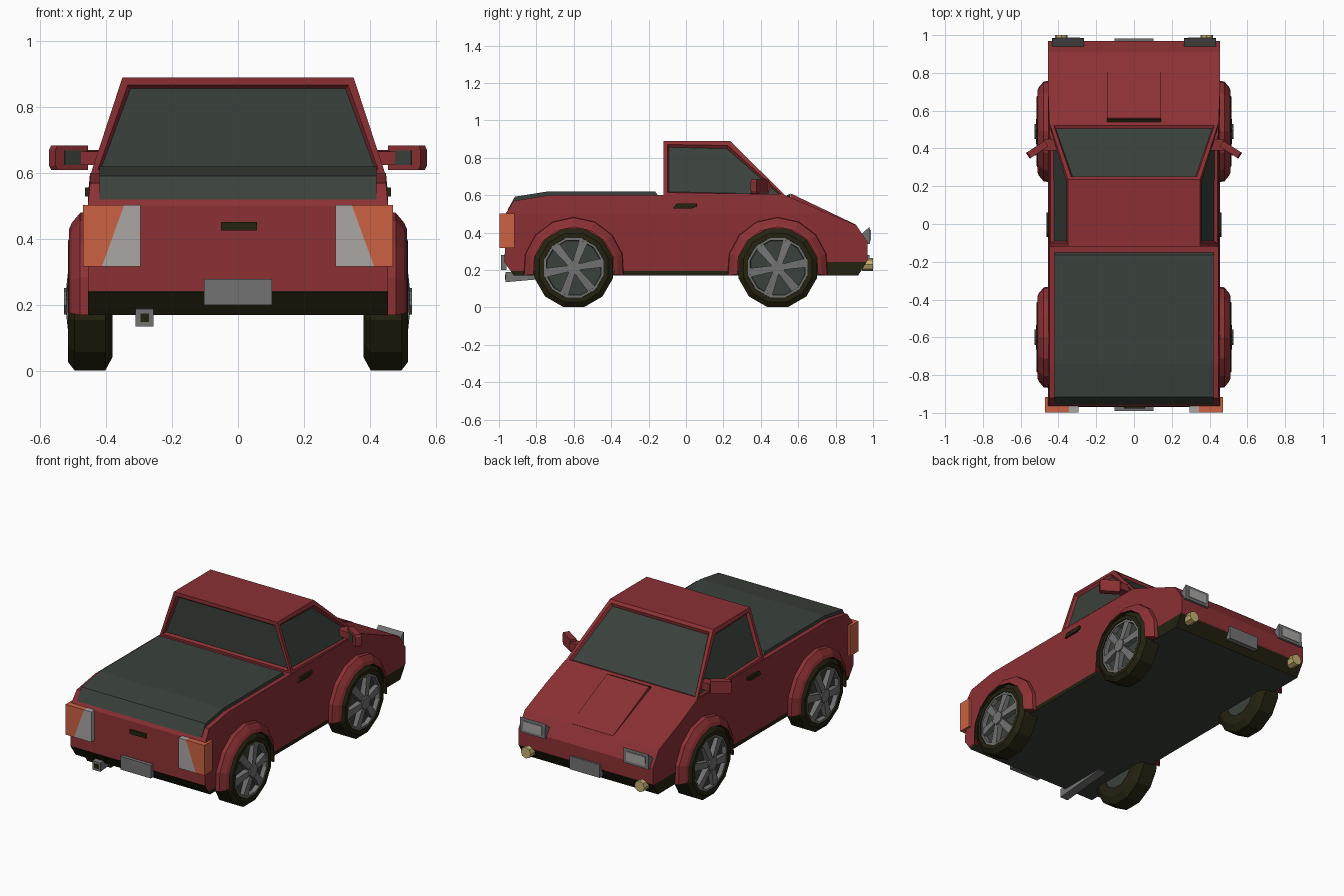
import bpy, bmesh, math
from mathutils import Vector, Matrix

if "Cube" in bpy.data.objects:
    bpy.data.objects.remove(bpy.data.objects["Cube"])


def material(name, r, g, b):
    m = bpy.data.materials.new(name)
    m.diffuse_color = (r, g, b, 1)
    m.use_nodes = True
    m.node_tree.nodes["Principled BSDF"].inputs["Base Color"].default_value = m.diffuse_color
    return m


RED = material("red paint", 0.26, 0.03, 0.034)
BLACK = material("black rubber", 0.018, 0.016, 0.005)
GLASS = material("dark glass", 0.042, 0.053, 0.043)
METAL = material("grey metal", 0.17, 0.17, 0.17)
LIGHT = material("pale lens", 0.40, 0.38, 0.37)
ORANGE = material("orange lens", 0.60, 0.12, 0.055)
YELLOW = material("yellow lamp", 0.55, 0.43, 0.17)


def finish(name, bm, *mats):
    bmesh.ops.recalc_face_normals(bm, faces=bm.faces)
    me = bpy.data.meshes.new(name)
    bm.to_mesh(me)
    bm.free()
    for m in mats:
        me.materials.append(m)
    ob = bpy.data.objects.new(name, me)
    bpy.context.collection.objects.link(ob)
    return ob


def prism_bm(pts, a, b, axis="x"):
    """Profile (y,z) extruded along x, or profile (x,z) extruded along y."""
    bm = bmesh.new()
    put = (lambda t, p: (t, p[0], p[1])) if axis == "x" else (lambda t, p: (p[0], t, p[1]))
    f = bm.faces.new([bm.verts.new(put(a, p)) for p in pts])
    ext = bmesh.ops.extrude_face_region(bm, geom=[f])["geom"]
    vec = Vector((b - a, 0, 0)) if axis == "x" else Vector((0, b - a, 0))
    bmesh.ops.translate(bm, vec=vec, verts=[v for v in ext if isinstance(v, bmesh.types.BMVert)])
    bmesh.ops.recalc_face_normals(bm, faces=bm.faces)
    return bm


def prism(name, pts, a, b, mat, axis="x"):
    return finish(name, prism_bm(pts, a, b, axis), mat)


def box(name, x0, x1, y0, y1, z0, z1, mat):
    return prism(name, [(y0, z0), (y1, z0), (y1, z1), (y0, z1)], x0, x1, mat)


# Lower body: side profile, with dark sills, bumpers and floor
bm = prism_bm([(-0.92, 0.17), (0.92, 0.17), (0.97, 0.25), (0.97, 0.35), (0.91, 0.44),
               (0.53, 0.60), (-0.74, 0.60), (-0.92, 0.57), (-0.965, 0.50), (-0.97, 0.24)],
              -0.455, 0.455)
for co, no in (((0, 0, 0.195), (0, 0, 1)), ((0, 0, 0.243), (0, 0, 1)),
               ((0, 0, 0.5), (0, 0, 1)), ((0, 0.7, 0), (0, 1, 0))):
    bmesh.ops.bisect_plane(bm, geom=bm.verts[:] + bm.edges[:] + bm.faces[:], plane_co=co, plane_no=no)
bm.normal_update()
for f in bm.faces:
    c = f.calc_center_median()
    if f.normal.z < -0.95:
        f.material_index = 2
    elif c.z < 0.195 or (c.z < 0.243 and (c.y > 0.7 or abs(f.normal.y) > 0.5)):
        f.material_index = 1
for v in bm.verts:
    if v.co.z > 0.55:
        v.co.x *= 0.985
finish("body", bm, RED, BLACK, GLASS)

# Cab: tapered block with inset windows on four sides
bm = prism_bm([(-0.12, 0.595), (0.535, 0.595), (0.235, 0.89), (-0.12, 0.89)], -0.447, 0.447)
for v in bm.verts:
    if v.co.z > 0.8:
        v.co.x *= 0.35 / 0.447
bm.normal_update()
windows = [f for f in bm.faces if abs(f.normal.z) < 0.9]
bmesh.ops.inset_individual(bm, faces=windows, thickness=0.028)
bmesh.ops.inset_individual(bm, faces=windows, thickness=0.014, depth=-0.016)
for f in windows:
    f.material_index = 1
finish("cab", bm, RED, GLASS)

# Bed cover
prism("bed_cover", [(-0.955, 0.52), (-0.915, 0.592), (-0.74, 0.62), (-0.165, 0.62),
                    (-0.15, 0.60), (-0.15, 0.52)], -0.42, 0.42, GLASS)

# Hood bulge with its dark rear slot
prism("hood_bulge", [(0.555, 0.57), (0.56, 0.609), (0.91, 0.442), (0.90, 0.42)], -0.143, 0.143, RED)
prism("hood_slot", [(0.54, 0.58), (0.54, 0.600), (0.557, 0.607), (0.557, 0.58)], -0.143, 0.143, BLACK)

# Number plates, tailgate handle, exhaust
box("rear_plate", -0.103, 0.103, -0.99, -0.96, 0.20, 0.28, METAL)
box("front_plate", -0.103, 0.103, 0.95, 0.982, 0.20, 0.28, METAL)
box("tailgate_handle", -0.052, 0.057, -0.976, -0.95, 0.427, 0.452, BLACK)
prism("exhaust_pipe", [(-0.965, 0.135), (-0.965, 0.188), (-0.62, 0.215), (-0.62, 0.165)],
      -0.31, -0.256, METAL)
box("exhaust_hole", -0.296, -0.27, -0.968, -0.96, 0.149, 0.175, BLACK)


def sweep(bm, section, centre, angles, s, mats, closed):
    """Revolve (x, radius) section points about the wheel axle."""
    rings = [[bm.verts.new((s * x, centre[0] + r * math.cos(a), centre[1] + r * math.sin(a)))
              for x, r in section] for a in angles]
    n = len(section)
    pairs = list(zip(rings, rings[1:])) + ([(rings[-1], rings[0])] if closed else [])
    for p, q in pairs:
        for i in range(n):
            j = (i + 1) % n
            bm.faces.new((p[i], p[j], q[j], q[i])).material_index = mats[i]
    if not closed:
        bm.faces.new(rings[0])
        bm.faces.new(rings[-1])


TYRE = [(0.38, 0.12), (0.38, 0.175), (0.402, 0.217), (0.495, 0.217), (0.515, 0.19), (0.515, 0.165), (0.47, 0.155)]
RIM = [(0.46, 0.168), (0.511, 0.168), (0.511, 0.152), (0.46, 0.145)]
ARCH = [(0.44, 0.272), (0.478, 0.268), (0.503, 0.238), (0.512, 0.218), (0.44, 0.218)]
circle = [math.radians(15 + 30 * i) for i in range(12)]
arc = [math.radians(-9 + 198 * i / 8) for i in range(9)]

for s, side in ((-1, "left"), (1, "right")):
    for y, end in ((-0.60, "rear"), (0.49, "front")):
        tag = f"{end}_{side}"
        c = (y, 0.212)
        # Tyre, rim ring and dark wheel disc
        bm = bmesh.new()
        sweep(bm, TYRE, c, circle, s, [0] * 7, True)
        finish("tyre_" + tag, bm, BLACK)
        bm = bmesh.new()
        sweep(bm, RIM, c, circle, s, [0] * 4, True)
        finish("rim_" + tag, bm, METAL)
        ring = [(y + 0.156 * math.cos(a), c[1] + 0.156 * math.sin(a)) for a in circle]
        prism("wheel_disc_" + tag, ring, s * 0.385, s * 0.485, GLASS)
        # Six spokes and a hub
        bm = bmesh.new()
        for k in range(6):
            a = math.radians(60 * k + 10)
            d, t = Vector((0, math.cos(a), math.sin(a))), Vector((0, -math.sin(a), math.cos(a)))
            o = Vector((0, c[0], c[1]))
            quad = [o + d * r + t * w + Vector((s * x, 0, 0)) for r, w, x in
                    ((0.02, -0.016, 0.522), (0.155, -0.024, 0.508), (0.155, 0.024, 0.508), (0.02, 0.016, 0.522))]
            top = [bm.verts.new(p) for p in quad]
            low = [bm.verts.new(p - Vector((s * 0.035, 0, 0))) for p in quad]
            bm.faces.new(top)
            bm.faces.new(low[::-1])
            for i in range(4):
                bm.faces.new((top[i], low[i], low[(i + 1) % 4], top[(i + 1) % 4]))
        finish("spokes_" + tag, bm, METAL)
        hub = [(y + 0.042 * math.cos(a), c[1] + 0.042 * math.sin(a)) for a in circle[::2]]
        prism("hub_" + tag, hub, s * 0.48, s * 0.527, METAL)
        # Flared arch
        bm = bmesh.new()
        sweep(bm, ARCH, c, arc, s, [0, 0, 0, 1, 0], False)
        finish("wheel_arch_" + tag, bm, RED, BLACK)

    # Tail lamp: orange wrap-around corner and pale inner lens
    prism("tail_lamp_orange_" + side, [(s * 0.345, 0.503), (s * 0.47, 0.503), (s * 0.47, 0.318), (s * 0.412, 0.318)],
          -0.997, -0.917, ORANGE, "y")
    prism("tail_lamp_pale_" + side, [(s * 0.295, 0.503), (s * 0.345, 0.503), (s * 0.412, 0.318), (s * 0.295, 0.318)],
          -0.997, -0.94, LIGHT, "y")
    # Headlamp housing and lens
    prism("headlamp_" + side, [(0.93, 0.385), (0.982, 0.432), (0.985, 0.34), (0.95, 0.34)],
          s * 0.265, s * 0.435, METAL)
    box("headlamp_lens_" + side, s * 0.287, s * 0.413, 0.98, 0.988, 0.357, 0.413, LIGHT)
    # Fog lamp
    fog = [(s * 0.385 + 0.034 * math.cos(k * math.pi / 4), 0.23 + 0.034 * math.sin(k * math.pi / 4)) for k in range(8)]
    prism("fog_lamp_" + side, fog, 0.94, 1.0, YELLOW, "y")
    # Door handle
    prism("door_handle_" + side, [(-0.07, 0.53), (0.035, 0.53), (0.06, 0.54), (0.06, 0.556), (-0.05, 0.556)],
          s * 0.44, s * 0.463, BLACK)
    # Door mirror, swept backwards, with arm and glass
    turn = Matrix.Translation((s * 0.51, 0.395, 0.647)) @ Matrix.Rotation(-s * math.radians(33), 4, "Z")
    for ob in (prism("mirror_" + side, [(-0.055, -0.037), (0.055, -0.037), (0.062, -0.025), (0.062, 0.025),
                                        (0.055, 0.037), (-0.055, 0.037)] if s > 0 else
                     [(0.055, -0.037), (-0.055, -0.037), (-0.062, -0.025), (-0.062, 0.025),
                      (-0.055, 0.037), (0.055, 0.037)], -0.018, 0.018, RED, "y"),
               box("mirror_glass_" + side, -0.03, 0.03, -0.021, -0.016, -0.022, 0.022, GLASS)):
        ob.data.transform(turn)
    prism("mirror_arm_" + side, [(0.39, 0.625), (0.45, 0.625), (0.45, 0.67), (0.39, 0.665)],
          s * 0.40, s * 0.475, RED)
